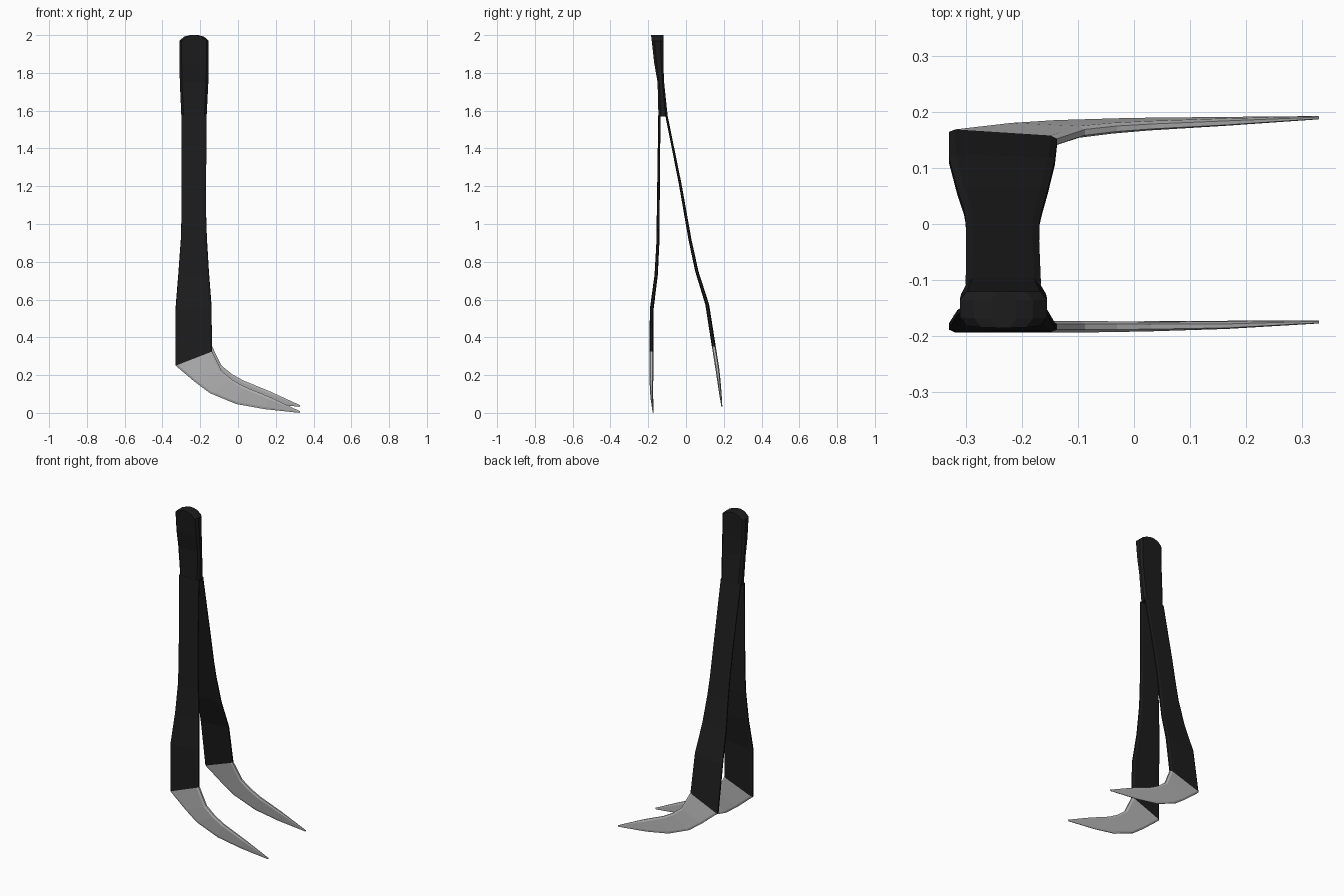
import bpy, bmesh

if "Cube" in bpy.data.objects:
    bpy.data.objects.remove(bpy.data.objects["Cube"])


def mat(name, c):
    m = bpy.data.materials.new(name)
    m.diffuse_color = (*c, 1)
    m.use_nodes = True
    m.node_tree.nodes["Principled BSDF"].inputs["Base Color"].default_value = m.diffuse_color
    return m


black = mat("black grip", (0.012, 0.012, 0.012))
steel = mat("brushed steel", (0.46, 0.46, 0.46))


def interp(table, z):
    # piecewise linear lookup, table sorted by falling z
    if z >= table[0][0]:
        return table[0][1]
    for (z0, v0), (z1, v1) in zip(table, table[1:]):
        if z >= z1:
            return v1 + (v0 - v1) * (z - z1) / (z0 - z1)
    return table[-1][1]


def loft(name, stations, front, back, squash, material):
    """Skin six-sided bevelled sections; station = left x,z, right x,z."""
    bm = bmesh.new()
    rings = []
    for xl, zl, xr, zr in stations:
        w = ((xr - xl) ** 2 + (zr - zl) ** 2) ** 0.5
        c = min(0.012 / w, 0.3)
        ring = []
        for t, side in ((0, 0.5), (c, 0), (1 - c, 0), (1, 0.5), (1 - c, 1), (c, 1)):
            x, z = xl + (xr - xl) * t, zl + (zr - zl) * t
            yf, yb = front(z), back(z)
            spread = side
            if side == 0.5:
                # narrow flat edges between the bevels
                for s in ((0.25, 0.75) if t == 1 else (0.75, 0.25)):
                    ring.append(bm.verts.new((x, yf + (yb - yf) * s, 2 - (2 - z) * squash)))
            else:
                ring.append(bm.verts.new((x, yf + (yb - yf) * spread, 2 - (2 - z) * squash)))
        rings.append(ring)
    n = len(rings[0])
    for a, b in zip(rings, rings[1:]):
        for i in range(n):
            j = (i + 1) % n
            bm.faces.new((a[i], a[j], b[j], b[i]))
    bm.faces.new(rings[0])
    bm.faces.new(rings[-1])
    bmesh.ops.recalc_face_normals(bm, faces=bm.faces)
    me = bpy.data.meshes.new(name)
    bm.to_mesh(me)
    bm.free()
    me.materials.append(material)
    ob = bpy.data.objects.new(name, me)
    bpy.context.collection.objects.link(ob)
    return ob


# outlines seen from the front
head = [(-0.255, 2.0, -0.21, 2.0), (-0.285, 1.992, -0.18, 1.992),
        (-0.31, 1.97, -0.155, 1.97), (-0.31, 1.85, -0.155, 1.85),
        (-0.308, 1.75, -0.157, 1.75), (-0.30, 1.57, -0.166, 1.57)]
grip = [(-0.30, 1.575, -0.166, 1.575), (-0.299, 1.2, -0.169, 1.2),
        (-0.30, 1.0, -0.168, 1.0), (-0.303, 0.9, -0.164, 0.9),
        (-0.315, 0.73, -0.154, 0.73), (-0.33, 0.54, -0.141, 0.56),
        (-0.33, 0.25, -0.137, 0.325)]
blade = [(-0.33, 0.25, -0.137, 0.325), (-0.23, 0.165, -0.087, 0.222),
         (-0.15, 0.105, -0.03, 0.175), (-0.01, 0.047, 0.03, 0.141),
         (0.14, 0.02, 0.17, 0.083), (0.326, 0.0, 0.33, 0.008)]

# side curves: depth against height
head_front = [(2, -0.185), (1.85, -0.168), (1.73, -0.147), (1.57, -0.146)]
head_back = [(2, -0.12), (1.85, -0.12), (1.73, -0.115), (1.57, -0.097)]
front_mid = [(1.575, -0.141), (0.9, -0.149), (0.73, -0.158), (0.55, -0.182),
             (0.3, -0.183), (0.1, -0.183), (0, -0.174)]
back_mid = [(1.575, -0.105), (1.2, -0.031), (0.9, 0.021), (0.73, 0.057),
            (0.55, 0.113), (0.33, 0.146), (0.2, 0.167), (0, 0.190)]
thick = [(1.575, 0.012), (0.9, 0.016), (0.55, 0.019), (0.2, 0.021), (0.08, 0.014), (0, 0.005)]

# solid joined head
loft("joined_head", head, lambda z: interp(head_front, z),
     lambda z: interp(head_back, z), 1.0, black)

# two sprung arms with curved tips
for side, mid, squash in (("front", front_mid, 1.0), ("back", back_mid, 0.984)):
    f = lambda z: interp(mid, z) - interp(thick, z) / 2
    b = lambda z: interp(mid, z) + interp(thick, z) / 2
    loft(side + "_arm", grip, f, b, squash, black)
    loft(side + "_curved_tip", blade, f, b, squash, steel)
